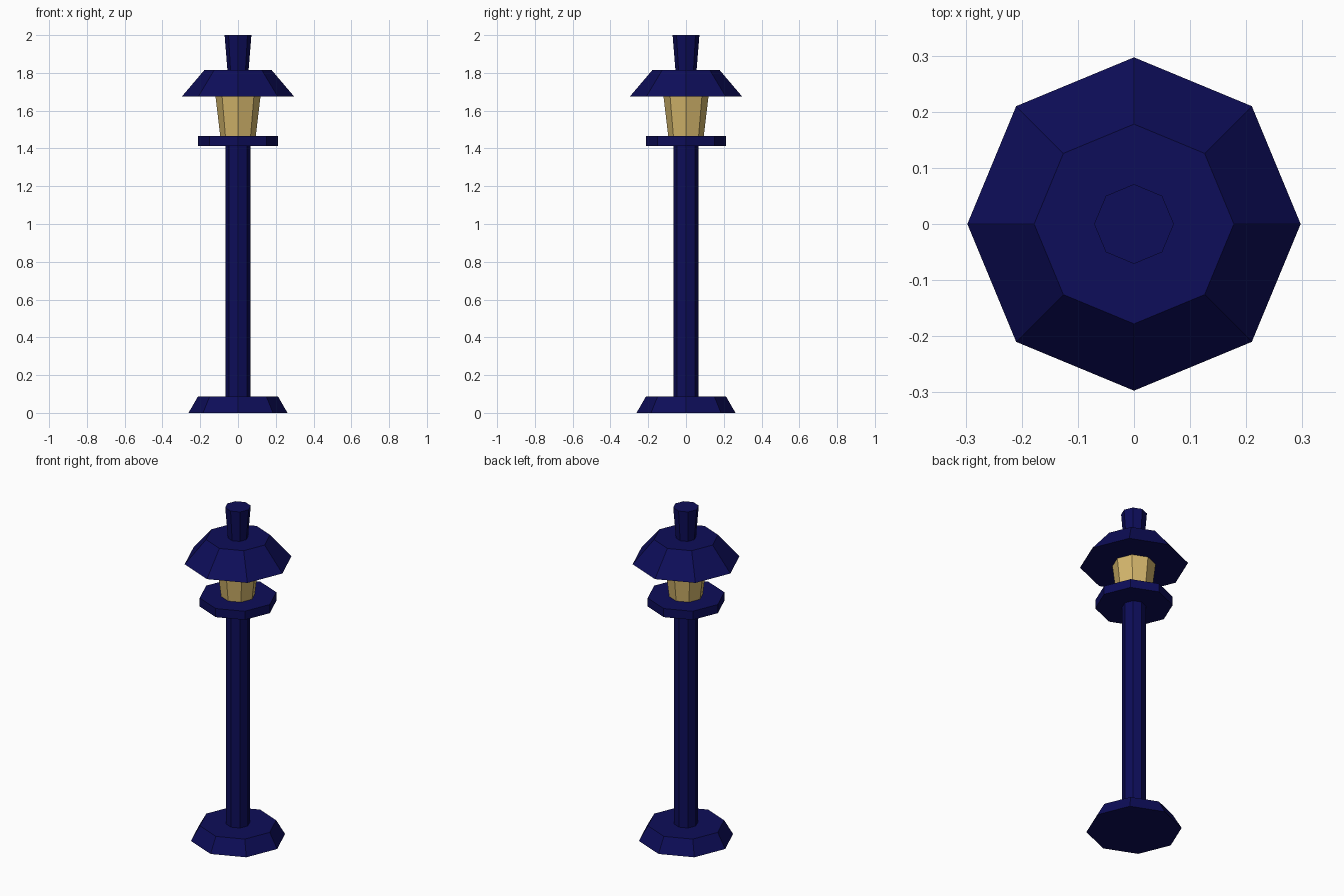
import bpy, bmesh, math

if "Cube" in bpy.data.objects:
    bpy.data.objects.remove(bpy.data.objects["Cube"])


def material(name, rgb):
    m = bpy.data.materials.new(name)
    m.diffuse_color = (*rgb, 1)
    m.use_nodes = True
    m.node_tree.nodes["Principled BSDF"].inputs["Base Color"].default_value = m.diffuse_color
    return m


navy = material("navy_paint", (0.004, 0.004, 0.1))
glow = material("warm_glass", (0.66, 0.47, 0.15))


def tapered(name, z0, z1, r0, r1, mat, sides=8):
    """Closed prism or frustum with a vertex on the +x axis."""
    bm = bmesh.new()
    rings = []
    for z, r in ((z0, r0), (z1, r1)):
        rings.append([bm.verts.new((r * math.cos(2 * math.pi * i / sides),
                                    r * math.sin(2 * math.pi * i / sides), z))
                      for i in range(sides)])
    low, high = rings
    bm.faces.new(low[::-1])
    bm.faces.new(high)
    for i in range(sides):
        j = (i + 1) % sides
        bm.faces.new((low[i], low[j], high[j], high[i]))
    me = bpy.data.meshes.new(name)
    bm.to_mesh(me)
    bm.free()
    me.materials.append(mat)
    ob = bpy.data.objects.new(name, me)
    bpy.context.collection.objects.link(ob)
    return ob


# Foot and post
tapered("base", 0, 0.087, 0.262, 0.212, navy)
tapered("post", 0.087, 1.413, 0.066, 0.066, navy)
# Lantern: shelf, glass, roof, finial
tapered("shelf", 1.413, 1.465, 0.213, 0.213, navy)
tapered("lantern_glass", 1.465, 1.675, 0.094, 0.119, glow)
tapered("roof", 1.675, 1.815, 0.297, 0.178, navy)
tapered("finial", 1.815, 2.0, 0.056, 0.071, navy)
